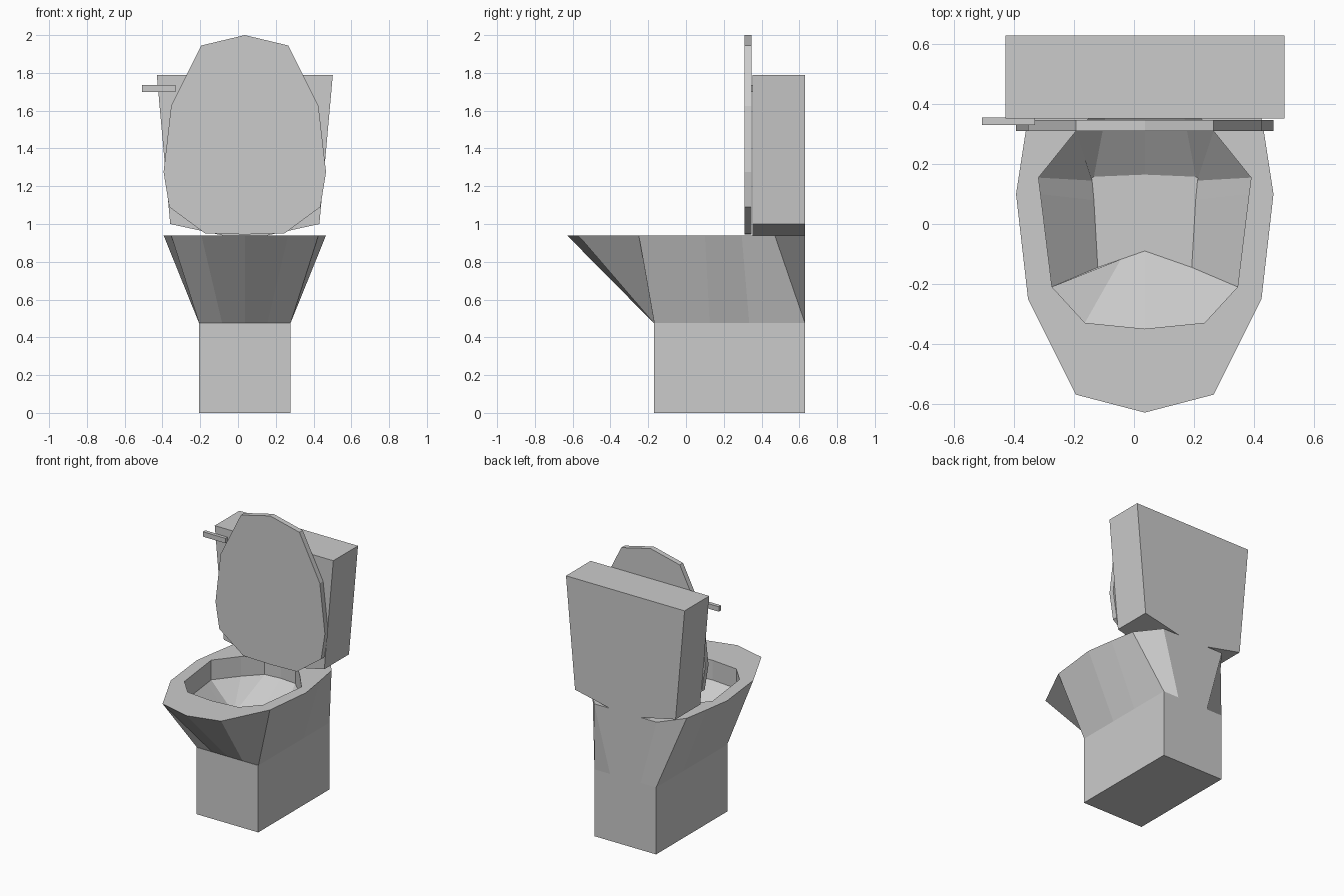
import bpy, bmesh

if "Cube" in bpy.data.objects:
    bpy.data.objects.remove(bpy.data.objects["Cube"])

CX = 0.036  # symmetry plane of the body


def mirror(half):
    """Half outline (first and last point on the centre line) -> closed loop."""
    return half + [(-p[0], *p[1:]) for p in half[-2:0:-1]]


def loft(name, rings):
    """Skin a stack of equal-length loops and cap both ends."""
    bm = bmesh.new()
    loops = [[bm.verts.new((CX + x, y, z)) for x, y, z in r] for r in rings]
    n = len(loops[0])
    for a, b in zip(loops, loops[1:]):
        for i in range(n):
            j = (i + 1) % n
            bm.faces.new((a[i], a[j], b[j], b[i]))
    bm.faces.new(loops[0][::-1])
    bm.faces.new(loops[-1])
    bmesh.ops.recalc_face_normals(bm, faces=bm.faces)
    mesh = bpy.data.meshes.new(name)
    bm.to_mesh(mesh)
    bm.free()
    obj = bpy.data.objects.new(name, mesh)
    bpy.context.collection.objects.link(obj)
    return obj


def flat(half, z):
    return mirror([(x, y, z) for x, y in half])


def upright(half, y):
    return mirror([(x, y, z) for x, z in half])


def box(name, lo, hi):
    (x0, y0, z0), (x1, y1, z1) = lo, hi
    corners = [(x0, y0), (x1, y0), (x1, y1), (x0, y1)]
    return loft(name, [[(x - CX, y, z) for x, y in corners] for z in (z0, z1)])


# Pedestal
box("pedestal", (-0.206, -0.17, 0), (0.278, 0.63, 0.475))

# Bowl: rectangular foot, flared rim, vertical inner wall, sloping basin
foot = [(0, -.17), (.12, -.17), (.242, -.168), (.242, .125),
        (.242, .335), (.242, .63), (.12, .63), (0, .63)]
rim = [(0, -.63), (.23, -.57), (.39, -.25), (.43, .10),
       (.40, .295), (.37, .47), (.245, .63), (0, .63)]
opening = [(0, -.35), (.20, -.33), (.31, -.21), (.348, .10),
           (.355, .155), (.23, .31), (.12, .42), (0, .43)]
basin = [(0, -.09), (.08, -.118), (.157, -.145), (.17, .08),
         (.176, .145), (.178, .153), (.17, .158), (0, .165)]
loft("bowl", [flat(foot, .475), flat(rim, .94), flat(opening, .94),
              flat(opening, .80), flat(basin, .62)])

# Tank: tapered, with a wedge-shaped underside resting on the bowl
tank = [(0, 1.79), (.466, 1.79), (.395, 1.0), (.12, .94), (0, .94)]
loft("tank", [upright(tank, .353), upright(tank, .63)])

# Raised lid
lid = [(0, 2.0), (.23, 1.945), (.39, 1.625), (.43, 1.275),
       (.40, 1.09), (.21, .95), (0, .945)]
loft("lid", [upright(lid, .31), upright(lid, .347)])

# Flush handle
box("flush_handle", (-.507, .33, 1.70), (-.33, .356, 1.735))
